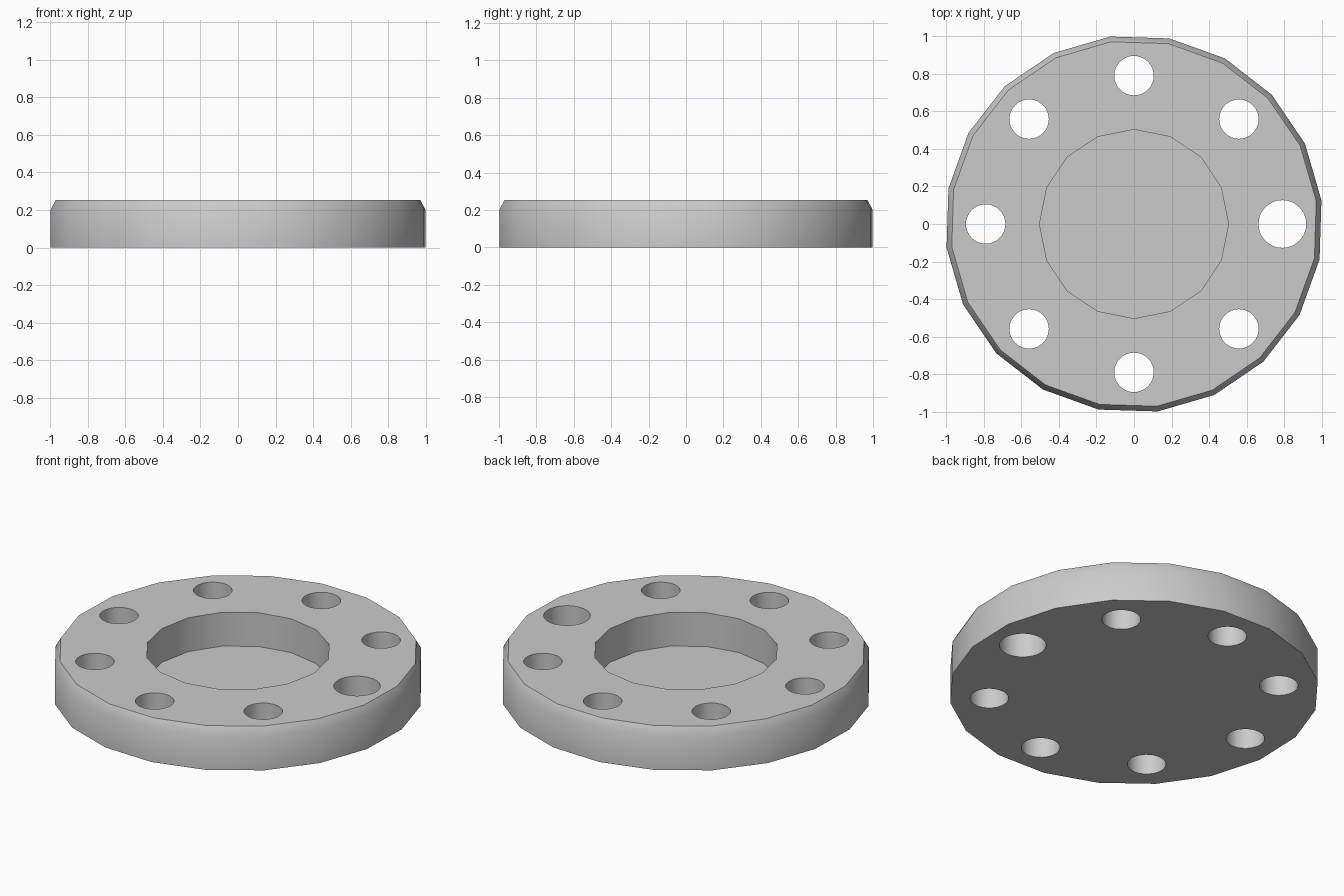
import bpy
import bmesh
import math

cube = bpy.data.objects.get("Cube")
if cube:
    bpy.data.objects.remove(cube, do_unlink=True)

HEIGHT = 0.253
FLOOR = 0.05
SIDES = 20
TURN = math.radians(7.2)

grey = bpy.data.materials.new("plain_grey")
grey.use_nodes = True
colour = (0.6, 0.6, 0.6, 1)
grey.diffuse_color = colour
grey.node_tree.nodes["Principled BSDF"].inputs["Base Color"].default_value = colour

# Flange body: low-poly disc with a chamfered top rim
bm = bmesh.new()
rings = []
for radius, z in ((1.006, 0), (1.006, 0.202), (0.978, HEIGHT)):
    angles = [TURN + math.tau * i / SIDES for i in range(SIDES)]
    rings.append([bm.verts.new((radius * math.cos(a), radius * math.sin(a), z))
                  for a in angles])
for low, high in zip(rings, rings[1:]):
    for i in range(SIDES):
        j = (i + 1) % SIDES
        bm.faces.new((low[i], low[j], high[j], high[i]))
bm.faces.new(rings[-1])
bm.faces.new(rings[0][::-1])
mesh = bpy.data.meshes.new("flange")
bm.to_mesh(mesh)
bm.free()
flange = bpy.data.objects.new("flange", mesh)
bpy.context.collection.objects.link(flange)
mesh.materials.append(grey)


def cut(x, y, radius, bottom, sides):
    """Remove an upright cylinder, open at the top, from the flange."""
    top = HEIGHT + 0.1
    bpy.ops.mesh.primitive_cylinder_add(
        vertices=sides, radius=radius, depth=top - bottom,
        location=(x, y, (top + bottom) / 2))
    cutter = bpy.context.object
    cutter.name = "cutter"
    cutter.hide_render = True
    cutter.data.materials.append(grey)
    mod = flange.modifiers.new("cut", 'BOOLEAN')
    mod.operation = 'DIFFERENCE'
    mod.solver = 'EXACT'
    mod.object = cutter
    bpy.ops.object.select_all(action='DESELECT')
    flange.select_set(True)
    bpy.context.view_layer.objects.active = flange
    bpy.ops.object.modifier_apply(modifier=mod.name)
    bpy.data.objects.remove(cutter, do_unlink=True)


# Central pocket with a thin floor
cut(0, 0, 0.503, FLOOR, 16)

# Ring of eight through holes, the left one wider
for i in range(8):
    a = math.tau * i / 8
    cut(0.79 * math.cos(a), 0.79 * math.sin(a),
        0.127 if i == 0 else 0.105, -0.1, 32)

# Smooth walls and soft chamfer, crisp flat faces
bpy.ops.object.shade_smooth_by_angle(angle=math.radians(40))
